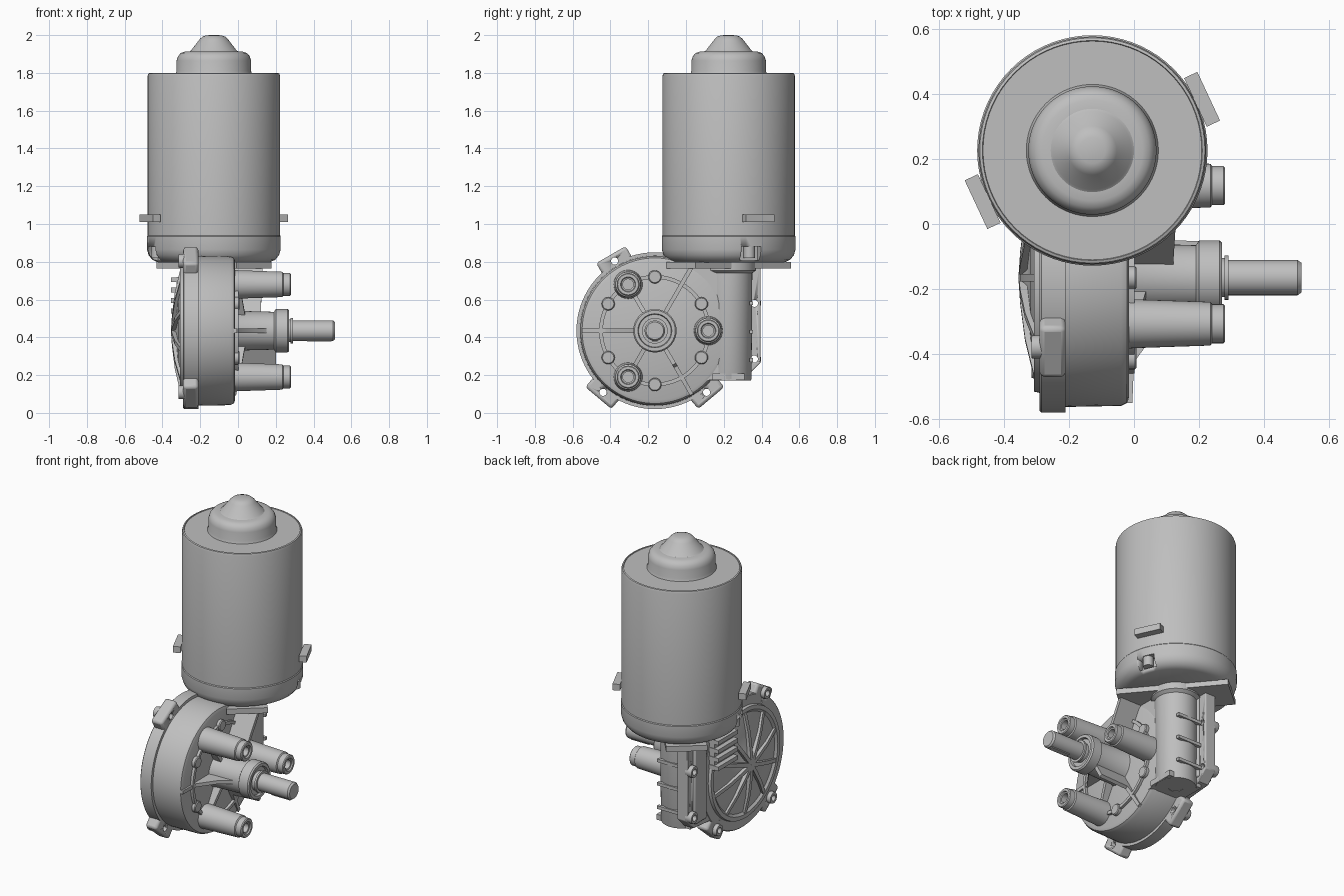
import bpy, bmesh, math
from mathutils import Matrix, Vector

if "Cube" in bpy.data.objects:
    bpy.data.objects.remove(bpy.data.objects["Cube"])

grey = bpy.data.materials.new("cast_grey")
grey.use_nodes = True
COLOUR = (0.52, 0.52, 0.52, 1)
grey.diffuse_color = COLOUR
grey.node_tree.nodes["Principled BSDF"].inputs["Base Color"].default_value = COLOUR

MX, MY = -0.128, 0.226      # motor and worm axis
GY, GZ = -0.165, 0.435      # gear and shaft axis
TO_X = Matrix.Rotation(math.pi / 2, 4, "Y")


def finish(name, bm, matrix=None, bevel=0):
    if matrix:
        bm.transform(matrix)
    bmesh.ops.recalc_face_normals(bm, faces=bm.faces)
    mesh = bpy.data.meshes.new(name)
    bm.to_mesh(mesh)
    bm.free()
    obj = bpy.data.objects.new(name, mesh)
    bpy.context.collection.objects.link(obj)
    mesh.materials.append(grey)
    bpy.ops.object.select_all(action="DESELECT")
    bpy.context.view_layer.objects.active = obj
    obj.select_set(True)
    bpy.ops.object.shade_smooth_by_angle(angle=math.radians(32))
    if bevel:
        mod = obj.modifiers.new("soft_edges", "BEVEL")
        mod.width, mod.segments = bevel, 2
        mod.limit_method, mod.angle_limit = "ANGLE", math.radians(40)
    return obj


def lathe(name, profile, matrix, steps=48):
    """Spin (radius, height) pairs around local z."""
    bm = bmesh.new()
    verts = [bm.verts.new((r, 0, h)) for r, h in profile]
    edges = [bm.edges.new(pair) for pair in zip(verts, verts[1:])]
    bmesh.ops.spin(bm, geom=verts + edges, cent=(0, 0, 0), axis=(0, 0, 1),
                   angle=math.tau, steps=steps)
    bmesh.ops.remove_doubles(bm, verts=bm.verts, dist=1e-5)
    return finish(name, bm, matrix)


def on_motor(name, profile):
    return lathe(name, profile, Matrix.Translation((MX, MY, 0)), 72)


def along_x(name, profile, y=GY, z=GZ, steps=40):
    return lathe(name, profile, Matrix.Translation((0, y, z)) @ TO_X, steps)


def slab(name, outline, x0, x1, bevel=0):
    """Extrude a (y, z) outline along x."""
    bm = bmesh.new()
    face = bm.faces.new([bm.verts.new((x0, y, z)) for y, z in outline])
    geom = bmesh.ops.extrude_face_region(bm, geom=[face])["geom"]
    bmesh.ops.translate(bm, vec=(x1 - x0, 0, 0),
                        verts=[v for v in geom if isinstance(v, bmesh.types.BMVert)])
    return finish(name, bm, None, bevel)


def box(name, centre, size, turn=0, axis="Z", bevel=0):
    bm = bmesh.new()
    bmesh.ops.create_cube(bm, size=1)
    matrix = (Matrix.Translation(centre) @ Matrix.Rotation(turn, 4, axis)
              @ Matrix.Diagonal((*size, 1)))
    return finish(name, bm, matrix, bevel)


def radial_rib(name, degrees, shape, width):
    """Plate standing on the gear face; shape holds (radius, x) pairs."""
    bm = bmesh.new()
    face = bm.faces.new([bm.verts.new((x, r, -width / 2)) for r, x in shape])
    geom = bmesh.ops.extrude_face_region(bm, geom=[face])["geom"]
    bmesh.ops.translate(bm, vec=(0, 0, width),
                        verts=[v for v in geom if isinstance(v, bmesh.types.BMVert)])
    finish(name, bm, Matrix.Translation((0, GY, GZ))
           @ Matrix.Rotation(math.radians(degrees), 4, "X"))


def polar(degrees, radius):
    a = math.radians(degrees)
    return GY + radius * math.cos(a), GZ + radius * math.sin(a)


# Motor can, stepped cap and end bell
on_motor("motor_can", [(0, 0.93), (0.35, 0.93), (0.35, 1.785), (0.346, 1.797),
                       (0.338, 1.8), (0.336, 1.795), (0, 1.795)])
on_motor("bearing_cap", [(0.205, 1.79), (0.197, 1.81), (0.197, 1.865), (0.19, 1.888),
                         (0.175, 1.905), (0.155, 1.912), (0.128, 1.914), (0.12, 1.92),
                         (0.075, 1.978), (0.06, 1.992), (0.04, 1.999), (0, 2)])
on_motor("end_bell", [(0, 0.94), (0.35, 0.94), (0.354, 0.935), (0.354, 0.865),
                      (0.345, 0.835), (0.325, 0.81), (0.295, 0.797), (0, 0.797)])

# Paired side tabs and bell screw pockets
bell = bpy.data.objects["end_bell"]
for i, side in enumerate((0, math.pi)):
    a = math.radians(25) + side
    box(f"side_tab_{i}", (MX + 0.372 * math.cos(a), MY + 0.372 * math.sin(a), 1.03),
        (0.045, 0.165, 0.04), a)
    a = math.radians(20) + side
    x, y = MX + 0.34 * math.cos(a), MY + 0.34 * math.sin(a)
    cutter = box(f"pocket_cutter_{i}", (x, y, 0.845), (0.09, 0.11, 0.07), a)
    cutter.hide_render = True
    cutter.hide_set(True)
    cut = bell.modifiers.new("pocket", "BOOLEAN")
    cut.object, cut.solver = cutter, "EXACT"
    lathe(f"bell_screw_{i}", [(0, 0.82), (0.03, 0.82), (0.03, 0.885), (0, 0.885)],
          Matrix.Translation((MX + 0.32 * math.cos(a), MY + 0.32 * math.sin(a), 0)), 20)

# Mounting bar under the motor
box("mount_bar", (MX, MY, 0.782), (0.66, 0.24, 0.035), math.radians(130))

# Gear housing and flange
along_x("gear_housing", [(0, -0.25), (0.398, -0.25), (0.394, -0.04), (0.385, -0.022),
                         (0.368, -0.015), (0, -0.015)], steps=80)
flange = along_x("housing_flange", [(0, -0.29), (0.41, -0.29), (0.415, -0.285),
                                    (0.415, -0.21), (0, -0.21)], steps=80)
worm_flange = slab("worm_flange", [(0, 0.17), (0.33, 0.2), (0.395, 0.265), (0.395, 0.78),
                                   (0, 0.78)], -0.288, -0.212, 0.006)
slab("worm_body", [(-0.02, 0.12), (0.08, 0.17), (0.226, 0.18), (0.226, 0.78), (0, 0.78)],
     -0.25, -0.02)
slab("worm_back_pad", [(0.22, 0.23), (0.34, 0.23), (0.34, 0.76), (0.22, 0.76)],
     -0.305, -0.2, 0.008)

# Worm tube with neck and bottom bore
on_motor("worm_tube", [(0, 0.21), (0.045, 0.21), (0.045, 0.172), (0.118, 0.172),
                       (0.121, 0.18), (0.125, 0.74), (0.145, 0.755), (0.145, 0.8), (0, 0.8)])
box("worm_foot", (MX, MY, 0.192), (0.24, 0.17, 0.035))
for z in (0.28, 0.43, 0.58):
    box(f"tube_rib_{z}", (MX, 0.345, z), (0.17, 0.02, 0.02))

# Flange lugs, screw sleeves and through holes
lugs = []
for i, deg in enumerate((120, 230, 310)):
    y, z = polar(deg, 0.41)
    lugs.append(box(f"flange_lug_{i}", (-0.25, y, z), (0.08, 0.11, 0.18),
                    math.radians(deg), "X", 0.015))
holes = [polar(d, 0.426) for d in (120, 230, 310)] + [(0.362, 0.58), (0.362, 0.285)]
for i, (y, z) in enumerate(holes):
    along_x(f"screw_sleeve_{i}", [(0.019, -0.27), (0.019, -0.315), (0.034, -0.315),
                                  (0.036, -0.308), (0.036, -0.27)], y, z, 24)
    cutter = along_x(f"hole_cutter_{i}", [(0, -0.4), (0.019, -0.4), (0.019, -0.1), (0, -0.1)],
                     y, z, 24)
    cutter.hide_render = True
    cutter.hide_set(True)
    for part in ([lugs[i], flange] if i < 3 else [worm_flange]):
        cut = part.modifiers.new("screw_hole", "BOOLEAN")
        cut.object, cut.solver = cutter, "EXACT"

# Raised ring with small bumps on the gear face
along_x("face_ring", [(0.275, -0.03), (0.275, 0.002), (0.295, 0.002), (0.295, -0.03)], steps=72)
for deg in range(30, 390, 60):
    along_x(f"ring_bump_{deg}", [(0, 0.008), (0.03, 0.008), (0.035, 0.003), (0.035, -0.03)],
            *polar(deg, 0.285), 20)

# Three hollow mounting posts
for deg in (0, 120, 240):
    along_x(f"mounting_post_{deg}",
            [(0.078, -0.04), (0.075, 0.0), (0.067, 0.235), (0.06, 0.24), (0.06, 0.275),
             (0.055, 0.28), (0.04, 0.28), (0.036, 0.272), (0.028, 0.27), (0.028, 0.2),
             (0, 0.2)], *polar(deg, 0.283))

# Bearing hub, collar and output shaft
along_x("bearing_hub", [(0.12, -0.04), (0.105, 0.0), (0.1, 0.19), (0.115, 0.2), (0.115, 0.262),
                        (0.108, 0.27), (0.09, 0.27), (0.086, 0.255), (0, 0.255)])
along_x("shaft_collar", [(0, 0.29), (0.068, 0.29), (0.068, 0.278), (0.06, 0.278), (0.06, 0.24)])
along_x("output_shaft", [(0.054, 0.2), (0.054, 0.503), (0.046, 0.514), (0, 0.514)])
box("shaft_key", (0.43, GY, GZ - 0.048), (0.13, 0.03, 0.02))

# Stiffening ribs on the gear face
radial_rib("upper_rib", 60, [(0.08, -0.03), (0.08, 0.12), (0.4, 0.13), (0.425, -0.03)], 0.022)
radial_rib("lower_rib", -60, [(0.08, -0.03), (0.08, 0.2), (0.205, 0.2), (0.22, 0.01),
                             (0.39, -0.01), (0.39, -0.03)], 0.022)
radial_rib("front_rib", 180, [(0.08, -0.03), (0.08, 0.18), (0.15, 0.08), (0.26, 0.0),
                             (0.385, -0.005), (0.385, -0.03)], 0.022)
for deg in (120, 240):
    radial_rib(f"post_rib_{deg}", deg, [(0.08, -0.03), (0.08, 0.04), (0.28, 0.01),
                                       (0.28, -0.03)], 0.022)

# Rear cover with rim and radial ribs
along_x("rear_cover", [(0, -0.345), (0.04, -0.342), (0.06, -0.328), (0.2, -0.318), (0.31, -0.296),
                       (0.325, -0.308), (0.35, -0.308), (0.355, -0.285)], steps=72)
for i in range(10):
    radial_rib(f"cover_rib_{i}", i * 36 + 18, [(0, -0.28), (0, -0.355), (0.08, -0.35),
                                              (0.2, -0.335), (0.325, -0.306), (0.325, -0.28)],
               0.024)

# Stacked connector fins on the cover
for i in range(4):
    box(f"connector_fin_{i}", (-0.32, 0.08, 0.54 + 0.055 * i), (0.07, 0.2, 0.026))
box("connector_wall", (-0.305, 0.08, 0.62), (0.04, 0.19, 0.2))
